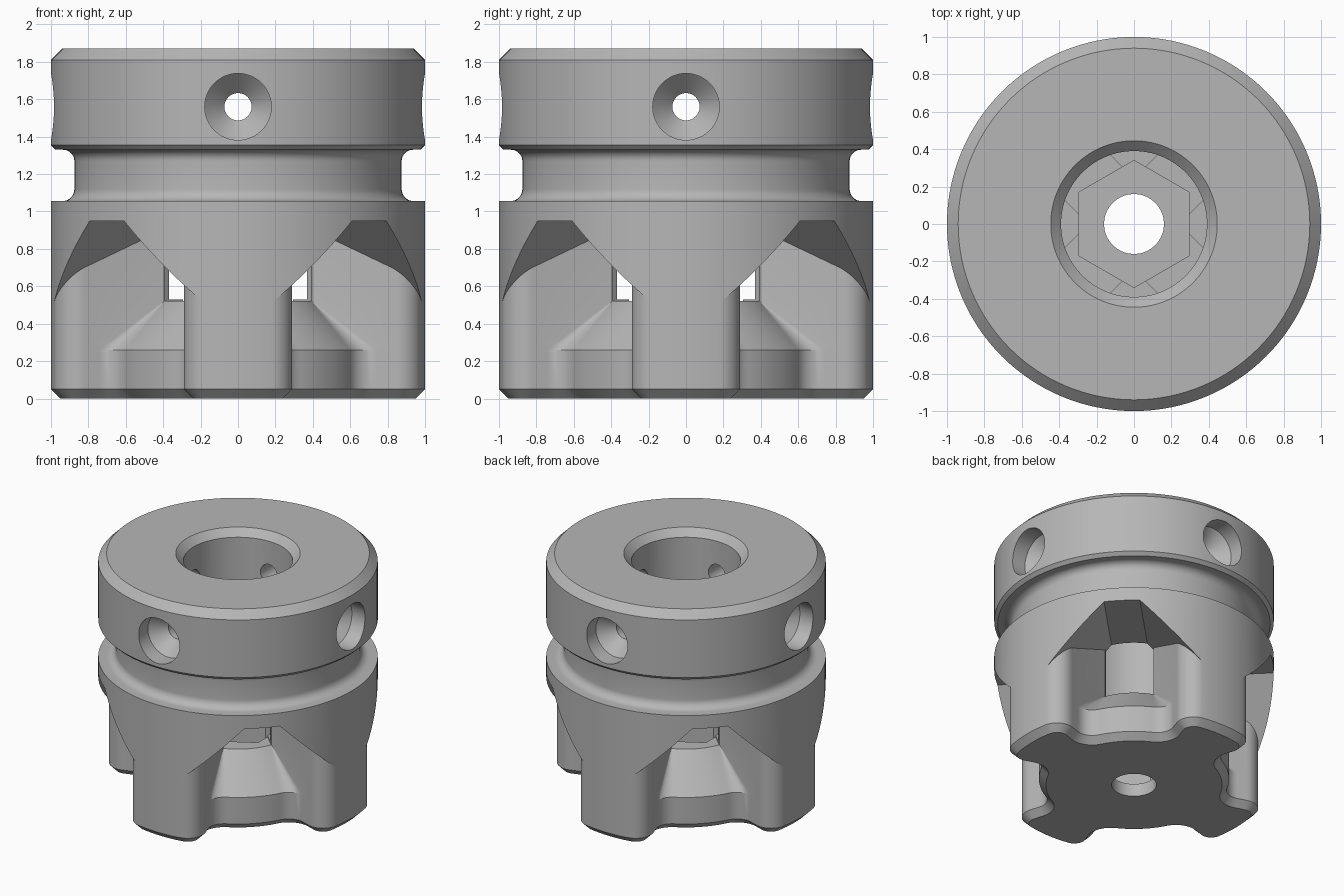
import bpy, bmesh
from math import sin, cos, pi, radians, atan2, sqrt
from mathutils import Vector, Matrix

cube = bpy.data.objects.get("Cube")
if cube:
    bpy.data.objects.remove(cube, do_unlink=True)

steel = bpy.data.materials.new("grey_steel")
steel.use_nodes = True
GREY = (0.47, 0.47, 0.47, 1)
steel.diffuse_color = GREY
steel.node_tree.nodes["Principled BSDF"].inputs["Base Color"].default_value = GREY


def loft(name, rings, closed=False):
    """Skin a list of equal-length point rings; cap the ends unless closed."""
    bm = bmesh.new()
    rows = [[bm.verts.new(p) for p in ring] for ring in rings]
    n = len(rows[0])
    pairs = list(zip(rows, rows[1:]))
    if closed:
        pairs.append((rows[-1], rows[0]))
    for a, b in pairs:
        for i in range(n):
            j = (i + 1) % n
            bm.faces.new((a[i], a[j], b[j], b[i]))
    if not closed:
        bm.faces.new(rows[0][::-1])
        bm.faces.new(rows[-1])
    bmesh.ops.remove_doubles(bm, verts=bm.verts, dist=1e-5)
    bmesh.ops.recalc_face_normals(bm, faces=bm.faces)
    mesh = bpy.data.meshes.new(name)
    bm.to_mesh(mesh)
    bm.free()
    mesh.materials.append(steel)
    obj = bpy.data.objects.new(name, mesh)
    bpy.context.collection.objects.link(obj)
    return obj


def combine(obj, cutter, operation="DIFFERENCE"):
    """Apply a boolean and discard the cutter."""
    mod = obj.modifiers.new("cut", "BOOLEAN")
    mod.operation, mod.solver, mod.object = operation, "EXACT", cutter
    bpy.context.view_layer.objects.active = obj
    bpy.ops.object.modifier_apply(modifier=mod.name)
    bpy.data.objects.remove(cutter, do_unlink=True)


def polar(r, a):
    return Vector((r * cos(a), r * sin(a)))


def arc(center, r, a0, a1, n):
    return [center + polar(r, a0 + (a1 - a0) * i / n) for i in range(n + 1)]


def circle(r, z, n, start=0.0):
    return [(r * cos(start + 2 * pi * i / n), r * sin(start + 2 * pi * i / n), z)
            for i in range(n)]


# Turned body: outer rim, rounded groove, chamfers and stepped bore
SEG = 128
profile = [(0.16, 0), (0.95, 0), (1, 0.05), (1, 1.055)]
profile += arc(Vector((0.94, 1.12)), 0.065, 1.5 * pi, pi, 8)
profile += arc(Vector((0.935, 1.27)), 0.06, pi, pi / 2, 8)
profile += [(0.975, 1.33), (1, 1.355), (1, 1.81), (0.94, 1.87),
            (0.445, 1.87), (0.39, 1.815), (0.39, 0.53), (0.16, 0.53)]
body = loft("coupling_body", [circle(r, z, SEG) for r, z in profile], closed=True)

# Hexagonal socket in the bore floor
combine(body, loft("hex_cutter", [circle(0.34, z, 6, pi / 2) for z in (0.1, 0.7)]))

# Four counterbored radial holes
for k in range(4):
    steps = [(1.1, 0.178), (0.87, 0.178), (0.765, 0.073), (0.2, 0.073)]
    cutter = loft("hole_cutter", [circle(r, d, 48) for d, r in steps])
    cutter.data.transform(Matrix.Translation((0, 0, 1.56))
                          @ Matrix.Rotation(k * pi / 2, 4, "Z")
                          @ Matrix.Rotation(pi / 2, 4, "Y"))
    combine(body, cutter)

# Notch outline between two arms, symmetric about the diagonal
ARM_HALF, CORNER, SLOPE = 0.29, 0.13, radians(18)
TIP = atan2(ARM_HALF - CORNER, sqrt((1 - CORNER) ** 2 - (ARM_HALF - CORNER) ** 2))
ALONG, ACROSS = polar(1, SLOPE), polar(1, SLOPE + pi / 2)
HUB_STEPS = 10


def half_notch(hub, fillet, inset):
    """Hub arc, concave fillet, flared wall and rounded arm corner."""
    knee = polar(1 - CORNER, TIP)
    a = knee.dot(ACROSS) + CORNER + fillet
    c = ALONG * sqrt((hub + fillet) ** 2 - a * a) + ACROSS * a
    turn = atan2(c.y, c.x)
    pts = arc(Vector((0, 0)), hub - inset, pi / 4, turn, HUB_STEPS)
    pts += arc(c, fillet + inset, turn + pi, SLOPE + 1.5 * pi, 8)[1:]
    pts += arc(knee, CORNER - inset, SLOPE + pi / 2, TIP, 12)
    return pts + [polar(1.3, TIP)]


def ring(half, z):
    other = [Vector((p.y, p.x)) for p in half[:0:-1]]
    return [(p.x, p.y, z) for p in half + other]


def notch_cutter():
    rings = [ring(half_notch(0.68, 0.12, 0.05 - z), z) for z in (-0.02, 0.05)]
    levels = 8
    for i in range(levels + 1):
        t = i / levels
        half = half_notch(0.68 - 0.26 * t, 0.12 - 0.117 * t, 0)
        rings.append(ring(half, 0.26 + 0.26 * t))
    # Above the cone the pocket runs straight into the bore
    side = half[HUB_STEPS].x - half[HUB_STEPS].y
    for i in range(HUB_STEPS):
        s = side * min(1, i / (HUB_STEPS - 1)) / 2
        half[i] = Vector((0.14 + s, 0.14 - s))
    rings += [ring(half, 0.52), ring(half, 1.2)]
    cutter = loft("notch_cutter", rings)
    # Flat roof with two sloping shoulders
    roof = [(-0.9, -0.1), (0.9, -0.1), (0.9, 0.179),
            (0.129, 0.95), (-0.129, 0.95), (-0.9, 0.179)]
    limit = loft("roof_limit", [[(d, s, z) for s, z in roof] for d in (0.02, 1.5)])
    limit.data.transform(Matrix.Rotation(pi / 4, 4, "Z"))
    combine(cutter, limit, "INTERSECT")
    return cutter


for k in range(4):
    cutter = notch_cutter()
    cutter.data.transform(Matrix.Rotation(k * pi / 2, 4, "Z"))
    combine(body, cutter)

# Smooth curved surfaces, crisp machined edges
bpy.ops.object.select_all(action="DESELECT")
body.select_set(True)
bpy.context.view_layer.objects.active = body
bpy.ops.object.shade_smooth_by_angle(angle=radians(25))
